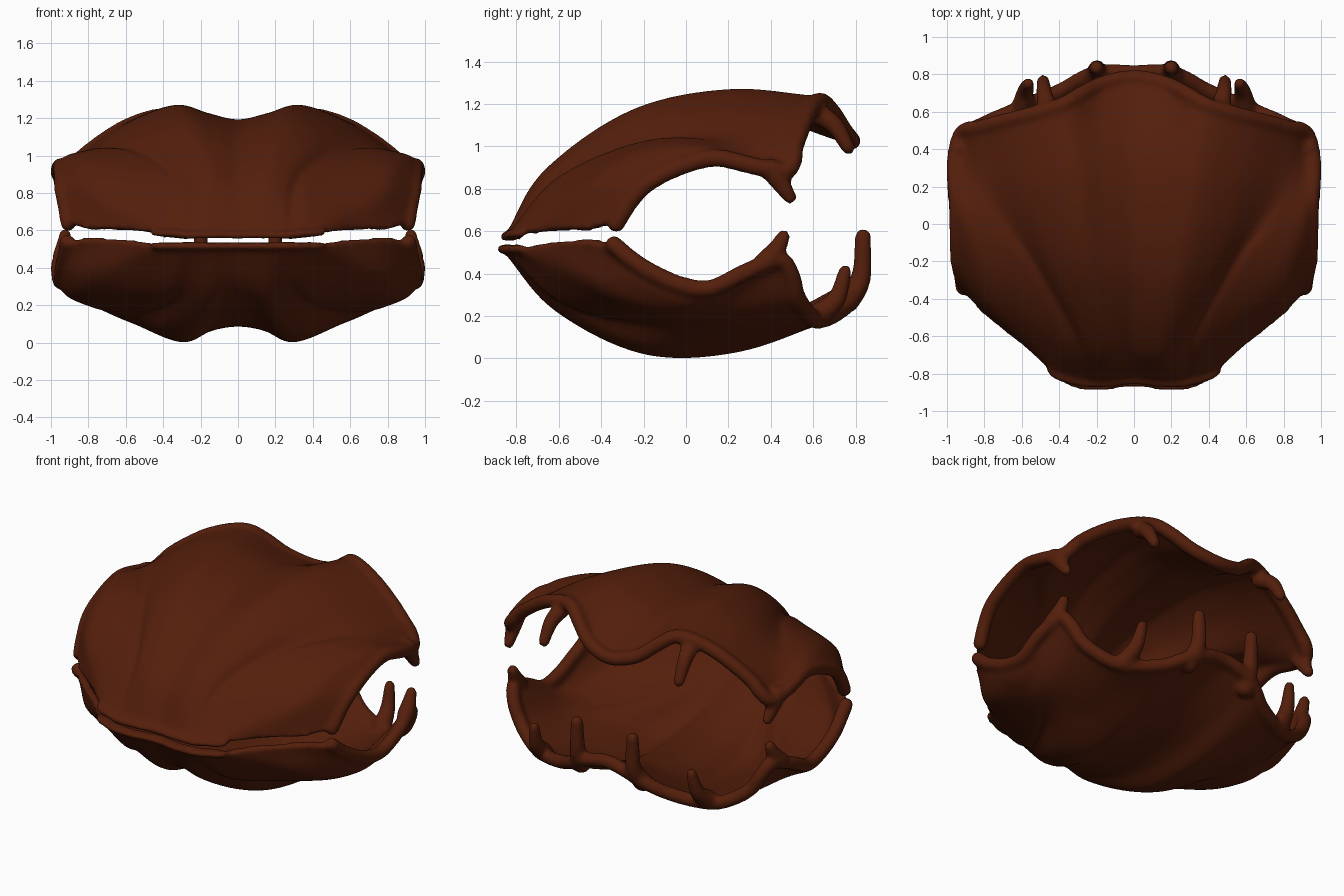
import bpy, bmesh, math
from mathutils import Vector as V

if "Cube" in bpy.data.objects:
    bpy.data.objects.remove(bpy.data.objects["Cube"])

brown = bpy.data.materials.new("dark_brown_shell")
brown.diffuse_color = (0.09, 0.0135, 0.0035, 1)
brown.use_nodes = True
brown.node_tree.nodes["Principled BSDF"].inputs["Base Color"].default_value = brown.diffuse_color


def spline(pts, t):
    """Catmull-Rom point at t (0..len-1)."""
    n = len(pts)
    i = min(int(t), n - 2)
    f = t - i
    b, c = pts[i], pts[i + 1]
    a = pts[i - 1] if i > 0 else b * 2 - c
    d = pts[i + 2] if i + 2 < n else c * 2 - b
    return 0.5 * (2 * b + (c - a) * f + (2 * a - 5 * b + 4 * c - d) * f * f
                  + (3 * b - a - 3 * c + d) * f ** 3)


def tube(bm, pts, r0, r1, step=0.014):
    """Round tapered tube made of closely spaced balls."""
    pts = [V(p) for p in pts]
    length = sum((b - a).length for a, b in zip(pts, pts[1:]))
    n = max(2, int(length / step))
    for k in range(n + 1):
        f = k / n
        ball = bmesh.ops.create_icosphere(bm, subdivisions=2, radius=r0 + (r1 - r0) * f)
        bmesh.ops.translate(bm, verts=ball["verts"], vec=spline(pts, f * (len(pts) - 1)))


def shell(name, ribs, teeth, thick=0.045):
    """Half shell from hinge-to-rim ribs on the right half, mirrored to the left."""
    right = [[V(p) for p in rib] for rib in ribs]
    left = [[V((-p.x, p.y, p.z)) for p in rib] for rib in reversed(right[1:])]
    cols = left + right
    nu, nv = (len(cols) - 1) * 8, 40
    rows = len(ribs[0]) - 1

    def point(i, j):
        return spline([spline(c, j / nv * rows) for c in cols], i / 8)

    bm = bmesh.new()
    # outer skin, inner skin and the strip joining them
    outer = [[bm.verts.new(point(i, j)) for j in range(nv + 1)] for i in range(nu + 1)]
    for i in range(nu):
        for j in range(nv):
            bm.faces.new((outer[i][j], outer[i + 1][j], outer[i + 1][j + 1], outer[i][j + 1]))
    bm.normal_update()
    middle = V((0, 0, 0.55))
    verts, faces = list(bm.verts), list(bm.faces)
    edge_list = [tuple(e.verts) for e in bm.edges if e.is_boundary]
    side = 1 if sum(v.normal.dot(v.co - middle) for v in verts) > 0 else -1
    rim = [outer[i][nv].co - outer[i][nv].normal * side * 0.025 for i in range(0, nu + 1, 4)]
    inner = {v: bm.verts.new(v.co - v.normal * side * thick) for v in verts}
    for f in faces:
        bm.faces.new([inner[v] for v in reversed(f.verts)])
    for a, b in edge_list:
        bm.faces.new((a, b, inner[b], inner[a]))
    bmesh.ops.recalc_face_normals(bm, faces=bm.faces)
    # rolled rim, thin hinge lip
    tube(bm, rim, 0.044, 0.044)
    tube(bm, [c[0] for c in cols], 0.022, 0.022)
    # teeth on both sides
    for pts, r0, r1 in teeth:
        for s in (-1, 1):
            tube(bm, [(s * x, y, z) for x, y, z in pts], r0, r1)
    me = bpy.data.meshes.new(name)
    bm.to_mesh(me)
    bm.free()
    me.materials.append(brown)
    ob = bpy.data.objects.new(name, me)
    bpy.context.collection.objects.link(ob)
    # fuse everything into one smooth skin
    m = ob.modifiers.new("fuse", "REMESH")
    m.mode = "VOXEL"
    m.voxel_size = 0.014
    m.use_smooth_shade = True
    s = ob.modifiers.new("soften", "SMOOTH")
    s.factor = 0.5
    s.iterations = 8
    return ob


# upper shell: ribs from centre groove, over the fold, to the side edge
shell("upper_shell", [
    [(0, -.84, .575), (0, -.65, .865), (0, -.23, 1.12), (0, .3, 1.19), (0, .79, 1.05)],
    [(.06, -.845, .575), (.08, -.66, .88), (.13, -.24, 1.15), (.16, .3, 1.225), (.18, .75, 1.1)],
    [(.15, -.855, .575), (.16, -.67, .885), (.26, -.26, 1.17), (.32, .2, 1.27), (.37, .645, 1.235)],
    [(.24, -.855, .575), (.26, -.64, .875), (.41, -.27, 1.095), (.53, .15, 1.185), (.62, .57, 1.17)],
    [(.28, -.85, .575), (.31, -.61, .85), (.51, -.25, 1.01), (.73, .13, 1.05), (.85, .51, 1.01)],
    [(.32, -.845, .58), (.37, -.61, .845), (.59, -.22, 1.02), (.82, .1, 1.025), (.95, .46, .9)],
    [(.37, -.83, .585), (.48, -.62, .785), (.77, -.3, .95), (.91, -.03, .99), (.965, .14, .965)],
    [(.42, -.81, .585), (.57, -.64, .7), (.78, -.45, .81), (.9, -.29, .84), (.96, -.19, .84)],
    [(.45, -.78, .59), (.58, -.665, .605), (.71, -.56, .61), (.82, -.47, .615), (.925, -.345, .645)],
], [
    ([(.94, .4, .89), (.935, .45, .82), (.93, .49, .76)], .055, .034),
    ([(.46, .61, 1.16), (.48, .7, 1.1), (.485, .765, .995)], .055, .036),
])

# lower shell
shell("lower_shell", [
    [(0, -.85, .515), (0, -.62, .26), (0, -.2, .1), (0, .35, .12), (0, .82, .34)],
    [(.06, -.855, .515), (.08, -.62, .25), (.13, -.2, .08), (.16, .3, .09), (.2, .815, .29)],
    [(.15, -.87, .515), (.16, -.62, .225), (.26, -.2, .02), (.31, .25, .03), (.37, .73, .2)],
    [(.24, -.87, .515), (.26, -.59, .24), (.4, -.2, .06), (.53, .2, .09), (.64, .61, .16)],
    [(.28, -.865, .515), (.31, -.59, .265), (.5, -.23, .165), (.72, .12, .17), (.85, .52, .28)],
    [(.32, -.855, .515), (.37, -.6, .27), (.58, -.22, .175), (.82, .07, .21), (.95, .44, .45)],
    [(.37, -.83, .515), (.48, -.61, .34), (.77, -.3, .25), (.91, -.05, .25), (.965, .12, .31)],
    [(.42, -.81, .515), (.57, -.64, .44), (.78, -.45, .365), (.9, -.29, .37), (.96, -.17, .395)],
    [(.45, -.78, .52), (.58, -.665, .54), (.71, -.56, .55), (.82, -.47, .55), (.925, -.355, .52)],
], [
    ([(.94, .38, .46), (.93, .43, .52), (.925, .46, .575)], .055, .034),
    ([(.6, .62, .2), (.58, .71, .28), (.565, .75, .41)], .06, .034),
    ([(.22, .76, .27), (.2, .825, .38), (.2, .835, .575)], .06, .04),
])
